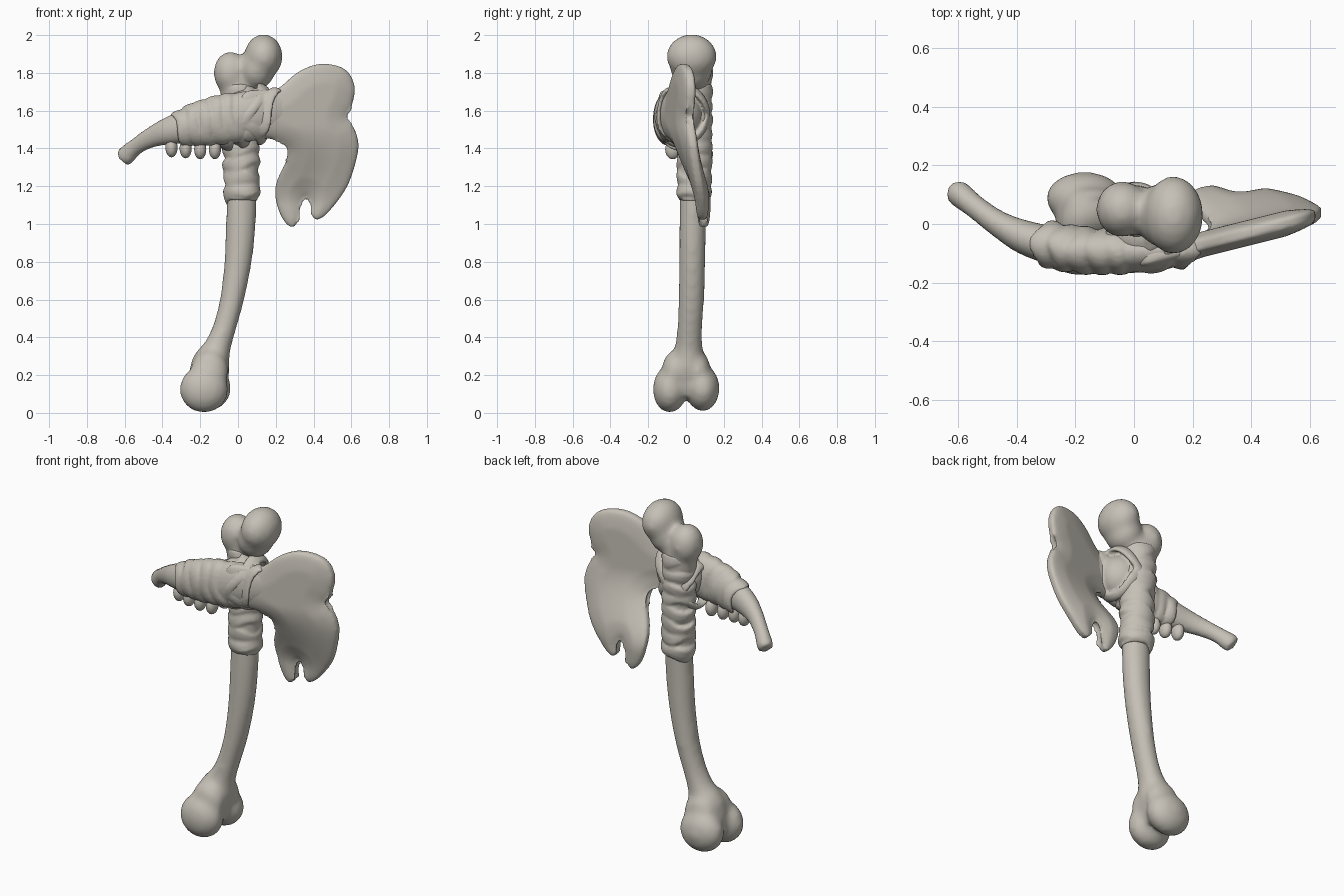
import bpy, bmesh, random
from math import sin, cos, pi, sqrt
from mathutils import Vector, Matrix

if "Cube" in bpy.data.objects:
    bpy.data.objects.remove(bpy.data.objects["Cube"])

random.seed(4)
bone = bpy.data.materials.new("bone")
bone.diffuse_color = (.56, .53, .47, 1)
bone.use_nodes = True
bone.node_tree.nodes["Principled BSDF"].inputs["Base Color"].default_value = bone.diffuse_color


def spline(pts, n, closed=False):
    """Catmull-Rom through points of any dimension."""
    out, m = [], len(pts)
    for i in range(m if closed else m - 1):
        g = [pts[(i + k) % m] if closed else pts[min(max(i + k, 0), m - 1)] for k in (-1, 0, 1, 2)]
        for j in range(n):
            t = j / n
            out.append([b + .5 * t * (c - a + t * (2*a - 5*b + 4*c - d + t * (3*(b - c) + d - a)))
                        for a, b, c, d in zip(*g)])
    return out if closed else out + [list(pts[-1])]


def finish(name, bm):
    bmesh.ops.recalc_face_normals(bm, faces=bm.faces)
    for f in bm.faces:
        f.smooth = True
    me = bpy.data.meshes.new(name)
    bm.to_mesh(me)
    bm.free()
    me.materials.append(bone)
    ob = bpy.data.objects.new(name, me)
    bpy.context.collection.objects.link(ob)
    return ob


def tube(bm, stations, ref, sides=24, n=5):
    """Loft of ellipses; stations are x, y, z, radius across, radius along ref."""
    st = spline(stations, n)
    pos = [Vector(s[:3]) for s in st]
    rings = []
    for i, s in enumerate(st):
        t = (pos[min(i + 1, len(st) - 1)] - pos[max(i - 1, 0)]).normalized()
        u = t.cross(Vector(ref)).normalized()
        v = u.cross(t)
        rings.append([bm.verts.new(pos[i] + u * s[3] * cos(2*pi*k/sides) + v * s[4] * sin(2*pi*k/sides))
                      for k in range(sides)])
    for a, b in zip(rings, rings[1:]):
        for k in range(sides):
            bm.faces.new((a[k], a[k-1], b[k-1], b[k]))
    bm.faces.new(rings[0])
    bm.faces.new(rings[-1])


def ball(bm, c, r):
    bmesh.ops.create_uvsphere(bm, u_segments=28, v_segments=18, radius=1,
                              matrix=Matrix.Translation(c) @ Matrix.Diagonal((*r, 1)))


def band(bm, c, a, b, width, thick, segs=40):
    """Flattened strip looped round the ellipse with half axes a and b."""
    c, a, b = Vector(c), Vector(a), Vector(b)
    nrm = a.cross(b).normalized()
    ph = random.uniform(0, 6)
    rings = []
    for i in range(segs):
        t = 2 * pi * i / segs
        p = c + a * cos(t) + b * sin(t)
        out = nrm.cross(b * cos(t) - a * sin(t)).normalized()
        if out.dot(p - c) < 0:
            out = -out
        w = width * (1 + .2 * sin(2 * t + ph))
        p += nrm * .008 * sin(3 * t + ph)
        rings.append([bm.verts.new(p + nrm * w / 2 * cos(k * pi / 4) + out * thick * sin(k * pi / 4))
                      for k in range(8)])
    for i in range(segs):
        for k in range(8):
            bm.faces.new((rings[i-1][k-1], rings[i-1][k], rings[i][k], rings[i][k-1]))


def fuse(ob, voxel, smooth):
    m = ob.modifiers.new("fuse", 'REMESH')
    m.mode, m.voxel_size, m.use_smooth_shade = 'VOXEL', voxel, True
    s = ob.modifiers.new("soften", 'SMOOTH')
    s.iterations = smooth


# long bone handle with knobs at both ends
bm = bmesh.new()
tube(bm, [(-.18, 0, .10, .09, .09), (-.147, .008, .25, .103, .1), (-.108, .015, .35, .072, .074),
          (-.072, .02, .45, .062, .067), (-.032, .028, .6, .064, .069), (0, .033, .8, .073, .07),
          (.015, .036, 1, .08, .071), (.02, .04, 1.2, .08, .072), (.02, .045, 1.5, .082, .075),
          (.0, .05, 1.7, .095, .085), (.02, .05, 1.8, .09, .075)], (0, 1, 0))
for c, r in [((-.18, -.086, .125), (.13, .09, .125)), ((-.168, .088, .13), (.133, .09, .122)),
             ((-.15, -.06, .22), (.1, .068, .11)), ((-.145, .065, .22), (.1, .065, .11)),
             ((-.04, .05, 1.80), (.09, .097, .114)), ((.135, .03, 1.887), (.102, .134, .118)),
             ((.1, .03, 1.82), (.095, .112, .11))]:
    ball(bm, c, r)
fuse(finish("handle_bone", bm), .016, 12)

# shoulder-blade axe head: solid outline, thinned to the rim and bent
outline = spline([(.02, 1.68), (.14, 1.71), (.21, 1.715), (.32, 1.805), (.44, 1.848), (.565, 1.82), (.617, 1.73),
                  (.603, 1.63), (.572, 1.565), (.613, 1.51), (.638, 1.42), (.618, 1.31), (.578, 1.20),
                  (.51, 1.10), (.44, 1.03), (.396, 1.035), (.39, 1.105), (.36, 1.145), (.33, 1.11),
                  (.315, 1.015), (.285, .982), (.235, 1.03), (.2, 1.13), (.204, 1.22), (.25, 1.32),
                  (.272, 1.39), (.225, 1.435), (.14, 1.455), (.02, 1.45)], 4, True)
bm = bmesh.new()
lo, hi = [[bm.verts.new((x, y, z)) for x, z in outline] for y in (-.04, .04)]
for i in range(len(lo)):
    bm.faces.new((lo[i-1], lo[i], hi[i], hi[i-1]))
caps = [bm.faces.new(lo), bm.faces.new(hi)]
bmesh.ops.triangulate(bm, faces=caps)
blade = finish("axe_blade", bm)
fuse(blade, .0125, 3)
bpy.context.view_layer.update()
dg = bpy.context.evaluated_depsgraph_get()
blade.data = bpy.data.meshes.new_from_object(blade.evaluated_get(dg))
blade.modifiers.clear()
edge = [(Vector(p), Vector(q) - Vector(p)) for p, q in zip(outline, outline[1:] + outline[:1])]
for v in blade.data.vertices:
    x, y, z = v.co
    p = Vector((x, z))
    d = min((p - a - e * min(1, max(0, (p - a).dot(e) / e.length_squared))).length for a, e in edge)
    half = .015 + .029 * sqrt(min(1, d / .1))
    t = min(1, max(0, (1.52 - z) / .42))
    t = t * t * (3 - 2 * t)
    v.co.y = y / .04 * half + (1 - t) * (-.015 + .25 * (x - .45)) + t * (.088 + .05 * (.4 - x))
blade.modifiers.new("soften", 'SMOOTH').iterations = 3

# curved jaw bone on the other side
bm = bmesh.new()
tube(bm, [(-.61, .113, 1.345, .04, .046), (-.59, .098, 1.365, .044, .052), (-.54, .058, 1.41, .04, .045),
          (-.46, .0, 1.458, .045, .055), (-.36, -.05, 1.495, .06, .075), (-.22, -.085, 1.53, .068, .1),
          (-.08, -.095, 1.555, .068, .115), (.08, -.092, 1.585, .065, .12), (.22, -.072, 1.6, .045, .11),
          (.3, -.055, 1.6, .025, .09)], (0, 0, 1))
fuse(finish("jaw_bone", bm), .014, 4)

# row of teeth under the jaw
for i, (x, y, z) in enumerate([(-.352, -.05, 1.405), (-.277, -.065, 1.4), (-.2, -.07, 1.395), (-.122, -.07, 1.395)]):
    bm = bmesh.new()
    ball(bm, (x, y, z), (.032, .04, .052))
    finish(f"tooth_{i + 1}", bm)

# wrapping round the jaw: snug cloth with strips laid over it
bm = bmesh.new()
tube(bm, [(-.3, -.066, 1.507, .066, .085), (-.2, -.088, 1.533, .072, .104), (-.08, -.094, 1.555, .073, .12),
          (.08, -.09, 1.585, .07, .124), (.19, -.076, 1.595, .05, .118)], (0, 0, 1))
for x, y, z, h in [(-.285, -.07, 1.507, .084), (-.225, -.083, 1.525, .1), (-.165, -.09, 1.537, .109),
                   (-.10, -.093, 1.55, .117), (-.04, -.092, 1.56, .12)]:
    band(bm, (x, y, z), (-.025, 0, h), (.01, .069, 0), .075, .014)
fuse(finish("jaw_wrap", bm), .009, 2)

# sleeve and loops round the handle
bm = bmesh.new()
tube(bm, [(.018, .04, 1.125, .085, .079), (.02, .042, 1.3, .088, .083), (.02, .045, 1.5, .09, .085),
          (.005, .05, 1.74, .098, .088)], (0, 1, 0))
for i in range(8):
    s = (.022, -.018, .03)[i % 3]
    band(bm, (.02 - .0015 * i, .043 + i * .001, 1.17 + i * .076), (.084, 0, s), (0, .08, -s * .6), .085, .013)
fuse(finish("handle_wrap", bm), .009, 2)

# crossed lashings joining blade, jaw and handle, over a packed core
bm = bmesh.new()
ball(bm, (.05, -.03, 1.575), (.145, .12, .135))
for x, z, dx, dz, dep in [(.0, 1.56, .075, .15, .132), (.06, 1.58, .08, .14, .134), (.05, 1.55, -.08, .11, .125),
                          (-.02, 1.53, -.06, .11, .125)]:
    band(bm, (x, -.02, z), (dx, 0, dz), (0, dep, 0), .07, .016)
band(bm, (.16, -.085, 1.59), (.035, 0, .122), (.02, .05, 0), .08, .014)
fuse(finish("cross_lashing", bm), .009, 2)
